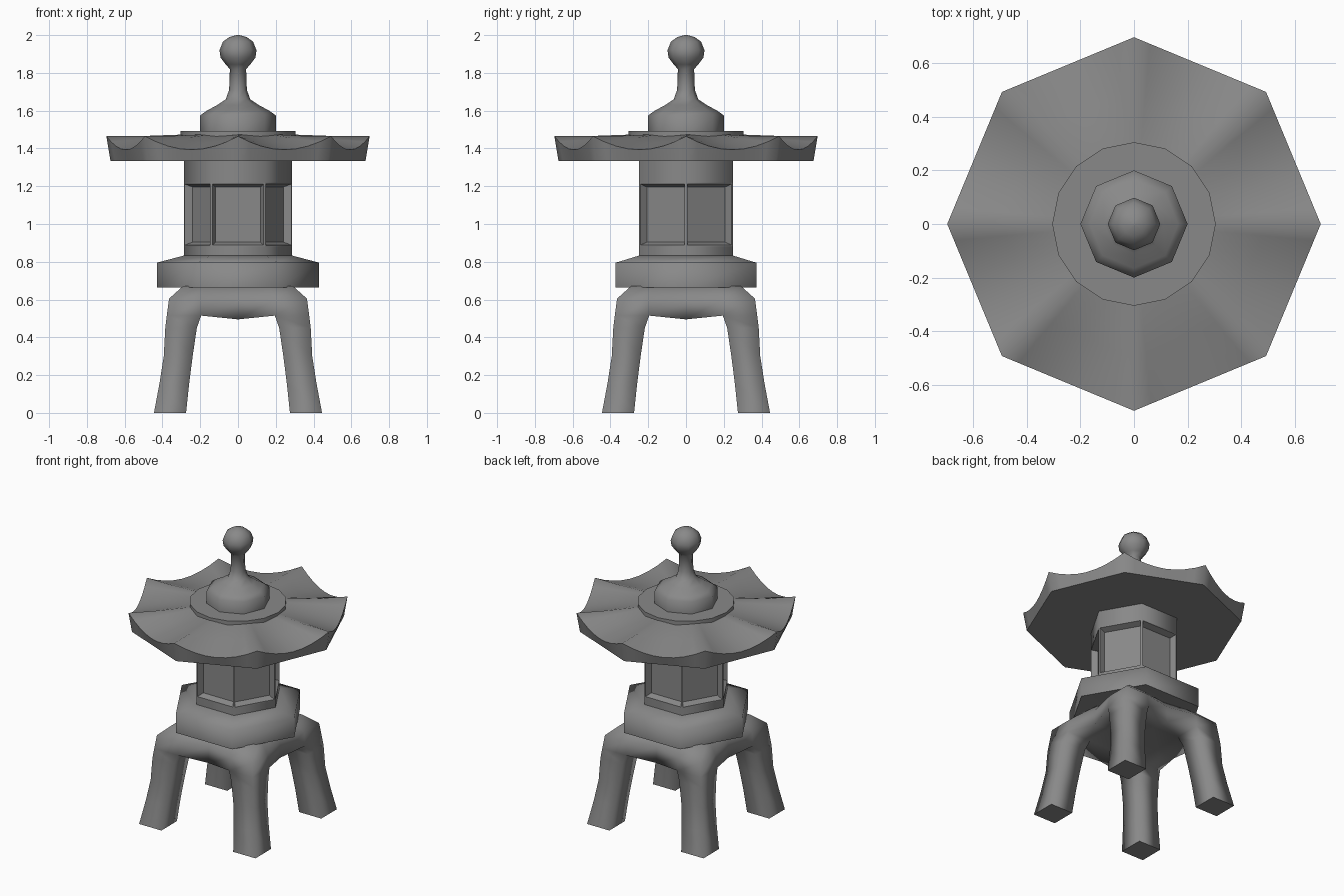
import bpy, bmesh, math

if "Cube" in bpy.data.objects:
    bpy.data.objects.remove(bpy.data.objects["Cube"])

stone = bpy.data.materials.new("stone")
stone.diffuse_color = (0.25, 0.25, 0.25, 1)
stone.use_nodes = True
stone.node_tree.nodes["Principled BSDF"].inputs["Base Color"].default_value = stone.diffuse_color


def finish(name, bm, angle):
    bmesh.ops.recalc_face_normals(bm, faces=bm.faces)
    me = bpy.data.meshes.new(name)
    bm.to_mesh(me)
    bm.free()
    me.materials.append(stone)
    ob = bpy.data.objects.new(name, me)
    bpy.context.collection.objects.link(ob)
    bpy.ops.object.select_all(action='DESELECT')
    ob.select_set(True)
    bpy.context.view_layer.objects.active = ob
    bpy.ops.object.shade_smooth_by_angle(angle=math.radians(angle))
    return ob


def bridge(bm, a, b):
    n = len(a)
    return [bm.faces.new((a[i], a[(i + 1) % n], b[(i + 1) % n], b[i])) for i in range(n)]


def lathe(sides, profile):
    """Stack polygon rings (radius, z) and cap both ends; returns bmesh and face bands."""
    bm = bmesh.new()
    rings = []
    for r, z in profile:
        rings.append([bm.verts.new((r * math.cos(2 * math.pi * i / sides),
                                    r * math.sin(2 * math.pi * i / sides), z))
                      for i in range(sides)])
    bands = [bridge(bm, a, b) for a, b in zip(rings, rings[1:])]
    bm.faces.new(rings[0])
    bm.faces.new(rings[-1])
    return bm, bands


# Four-legged stand: a square slab whose corner cells extend down into legs
bm = bmesh.new()


def lattice(o, i, d, z, sag):
    """5 x 5 grid; side midpoints pulled in to d and lowered by sag."""
    c = (-o, -i, 0, i, o)
    g = {}
    for a in range(5):
        for b in range(5):
            x, y, h = c[a], c[b], z
            if a == 2 and b in (0, 4):
                y, h = math.copysign(d, y), z - sag
            if b == 2 and a in (0, 4):
                x, h = math.copysign(d, x), z - sag
            g[a, b] = bm.verts.new((x, y, h))
    return g


def cell(g, a, b):
    return [g[a, b], g[a + 1, b], g[a + 1, b + 1], g[a, b + 1]]


rim = ([(a, 0) for a in range(4)] + [(4, b) for b in range(4)]
       + [(a, 4) for a in range(4, 0, -1)] + [(0, b) for b in range(4, 0, -1)])
low = lattice(0.377, 0.195, 0.325, 0.515, 0.02)
mid = lattice(0.365, 0.20, 0.32, 0.605, 0)
top = lattice(0.29, 0.17, 0.27, 0.672, 0)
bridge(bm, [low[k] for k in rim], [mid[k] for k in rim])
bridge(bm, [mid[k] for k in rim], [top[k] for k in rim])
for a in range(4):
    for b in range(4):
        bm.faces.new(cell(top, a, b))
        if a in (0, 3) and b in (0, 3):
            loop = cell(low, a, b)
            sx, sy = (1 if a else -1), (1 if b else -1)
            for inner, outer, z in ((0.218, 0.385, 0.45), (0.24, 0.393, 0.30),
                                    (0.258, 0.415, 0.16), (0.275, 0.445, 0.0)):
                nxt = []
                for da, db in ((0, 0), (1, 0), (1, 1), (0, 1)):
                    x = outer if a + da in (0, 4) else inner
                    y = outer if b + db in (0, 4) else inner
                    nxt.append(bm.verts.new((sx * x, sy * y, z)))
                bridge(bm, loop, nxt)
                loop = nxt
            bm.faces.new(loop)
        else:
            bm.faces.new(cell(low, a, b))
bmesh.ops.delete(bm, geom=[v for v in bm.verts if not v.link_faces], context='VERTS')
stand = finish("leg_stand", bm, 180)
sharp = stand.data.attributes.get("sharp_edge") or \
    stand.data.attributes.new("sharp_edge", 'BOOLEAN', 'EDGE')
for e in stand.data.edges:  # crisp feet
    if all(stand.data.vertices[v].co.z < 0.001 for v in e.vertices):
        sharp.data[e.index].value = True

# Hexagonal plate under the chamber
bm, _ = lathe(6, [(0.34, 0.67), (0.43, 0.665), (0.43, 0.795), (0.29, 0.832)])
finish("base_plate", bm, 80)

# Hexagonal light chamber with recessed windows
bm, bands = lathe(6, [(0.287, 0.825), (0.287, 0.88), (0.287, 1.22), (0.287, 1.345)])
bmesh.ops.recalc_face_normals(bm, faces=bm.faces)
bmesh.ops.inset_individual(bm, faces=bands[1], thickness=0.012, depth=0)
bmesh.ops.inset_individual(bm, faces=bands[1], thickness=0.022, depth=-0.04)
finish("light_chamber", bm, 65)

# Octagonal roof with upswept corners
bm = bmesh.new()
SEG = 8
rows = [[] for _ in range(5)]
for k in range(8):
    a0, a1 = k * math.pi / 4, (k + 1) * math.pi / 4
    for s in range(SEG):
        t = s / SEG
        ux = math.cos(a0) * (1 - t) + math.cos(a1) * t
        uy = math.sin(a0) * (1 - t) + math.sin(a1) * t
        lift = 0.072 * abs(2 * t - 1) ** 1.9
        levels = ((0.675, 1.333), (0.697, 1.393 + lift),
                  (0.50, 1.43 + 0.5 * lift), (0.28, 1.474), (0.10, 1.476))
        for row, (r, z) in zip(rows, levels):
            row.append(bm.verts.new((r * ux, r * uy, z)))
for a, b in zip(rows, rows[1:]):
    bridge(bm, a, b)
bm.faces.new(rows[0])
bm.faces.new(rows[-1])
finish("roof", bm, 55)

# Sixteen-sided collar
bm, _ = lathe(16, [(0.305, 1.455), (0.305, 1.492)])
finish("roof_collar", bm, 30)

# Octagonal finial with ball tip
bm, _ = lathe(8, [(0.20, 1.485), (0.20, 1.575), (0.165, 1.60), (0.11, 1.63), (0.065, 1.66),
                  (0.047, 1.71), (0.043, 1.82), (0.065, 1.845), (0.092, 1.88),
                  (0.098, 1.92), (0.08, 1.965), (0.045, 1.99), (0.008, 2.0)])
finish("finial", bm, 75)
